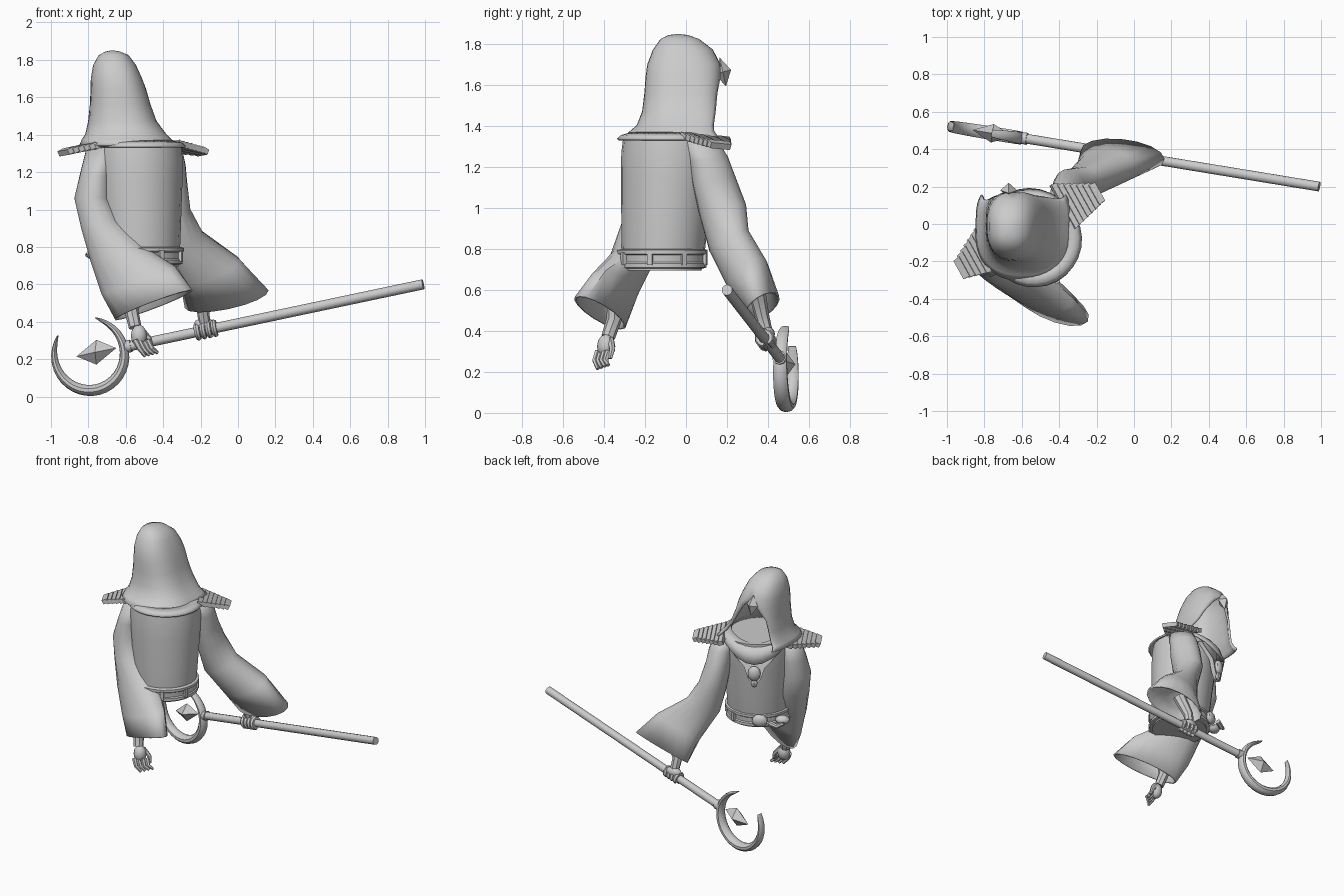
import bpy, bmesh
from math import sin, cos, pi, radians, copysign
from mathutils import Matrix, Vector

cube = bpy.data.objects.get("Cube")
if cube:
    bpy.data.objects.remove(cube)

grey = bpy.data.materials.new("plain_grey")
grey.use_nodes = True
colour = (0.6, 0.6, 0.6, 1)
grey.diffuse_color = colour
grey.node_tree.nodes["Principled BSDF"].inputs["Base Color"].default_value = colour

# The body is turned about z: local x runs across the shoulders, local y is the chest side
BODY = Matrix.Translation((-0.53, -0.09, 0)) @ Matrix.Rotation(radians(29), 4, 'Z')
WAIST = BODY @ Matrix.Translation((0, -.03, 0))
WORLD = Matrix.Identity(4)
made = []


def finish(name, bm, frame=WORLD, shell=0):
    bmesh.ops.remove_doubles(bm, verts=bm.verts, dist=1e-4)
    bmesh.ops.recalc_face_normals(bm, faces=bm.faces)
    mesh = bpy.data.meshes.new(name)
    bm.to_mesh(mesh)
    bm.free()
    obj = bpy.data.objects.new(name, mesh)
    bpy.context.collection.objects.link(obj)
    obj.matrix_world = frame
    mesh.materials.append(grey)
    if shell:
        mod = obj.modifiers.new("thickness", 'SOLIDIFY')
        mod.thickness, mod.offset = shell, 0
    made.append(obj)
    return obj


def loft(name, rings, closed=True, caps=True, frame=WORLD, shell=0):
    """Skin a list of rings that have equal point counts."""
    bm = bmesh.new()
    loops = [[bm.verts.new(p) for p in ring] for ring in rings]
    n = len(loops[0])
    for a, b in zip(loops, loops[1:]):
        for i in range(n if closed else n - 1):
            j = (i + 1) % n
            bm.faces.new((a[i], a[j], b[j], b[i]))
    if caps:
        bm.faces.new(loops[0])
        bm.faces.new(loops[-1])
    return finish(name, bm, frame, shell)


def oval(c, u, v, n=16):
    c, u, v = Vector(c), Vector(u), Vector(v)
    return [c + u * cos(2 * pi * i / n) + v * sin(2 * pi * i / n) for i in range(n)]


def flat_oval(z, a, b, n=24, y=0):
    return oval((0, y, z), (a, 0, 0), (0, b, 0), n)


def tube(name, points, radii, n=8, side=(0, 1, 0)):
    pts = [Vector(p) for p in points]
    rings = []
    for i, p in enumerate(pts):
        t = (pts[min(i + 1, len(pts) - 1)] - pts[max(i - 1, 0)]).normalized()
        u = t.cross(Vector(side)).normalized()
        rings.append(oval(p, u * radii[i], t.cross(u) * radii[i], n))
    return loft(name, rings)


def block(name, size, frame, taper=1):
    bm = bmesh.new()
    bmesh.ops.create_cube(bm, size=1)
    for v in bm.verts:
        if v.co.x > 0:
            v.co.y *= taper
    bm.transform(frame @ Matrix.Diagonal((*size, 1)))
    return finish(name, bm)


def ball(name, loc, size, frame=WORLD, u=10, v=6):
    bm = bmesh.new()
    bmesh.ops.create_uvsphere(bm, u_segments=u, v_segments=v, radius=1)
    bm.transform(Matrix.Translation(loc) @ Matrix.Diagonal((*size, 1)))
    return finish(name, bm, frame)


# Torso, leaning a little toward the chest as it rises
torso = [(.695, .20), (.80, .212), (.95, .222), (1.15, .235), (1.27, .24), (1.34, .235)]
loft("torso", [flat_oval(z, r, r * .95, y=.062 * (z - 1.18)) for z, r in torso], frame=BODY)

# Belt with loops, buckle and loose ends
belt = [(.705, .205), (.71, .222), (.73, .222), (.737, .215), (.77, .217), (.777, .228), (.795, .228), (.80, .21)]
loft("belt", [flat_oval(z, r, r * .96) for z, r in belt], frame=WAIST)
for k in range(7):
    turn = WAIST @ Matrix.Rotation(radians(135 + k * 45), 4, 'Z')
    block("belt_loop", (.022, .026, .06), turn @ Matrix.Translation((.216, 0, .753)))
ball("belt_buckle", (-.03, .225, .76), (.055, .03, .045), WAIST)
ball("belt_knot", (-.18, .19, .76), (.05, .04, .03), WAIST)
tube("belt_tail", [(-.72, .06, .76), (-.77, .04, .74), (-.81, .01, .76)], [.02, .018, .012], side=(0, 0, 1))

# Mantle round the shoulders, dipping at the chest
mantle = []
for a, z, dip in [(.18, 1.365, .03), (.23, 1.352, .06), (.25, 1.335, .12)]:
    ring = flat_oval(z, a, a, 28)
    for p in ring:
        f = max(0, p.y / a) ** 3
        p.z -= dip * f
        p.y *= 1.14 if p.y > 0 else .97
    mantle.append(ring)
loft("mantle", mantle, caps=False, frame=BODY, shell=.012)

# Pointed chest flap with a pendant
outline = [(-.17, 1.28), (.17, 1.28), (.07, 1.18), (.04, 1.09), (0, 1.05), (-.04, 1.09), (-.07, 1.18)]
loft("chest_flap", [[(x, y - 2 * x * x, z) for x, z in outline] for y in (.23, .26)], frame=BODY)
ball("pendant", (0, .265, 1.14), (.045, .03, .055), BODY)
ball("pendant_drop", (0, .26, 1.07), (.025, .02, .035), BODY, 6, 4)

# Ribbed shoulder pads made from overlapping strips that sink to the chest side
for name, flip in (("right", 1), ("left", -1)):
    side = BODY @ Matrix.Diagonal((flip, 1, 1, 1))
    for i in range(7):
        place = Matrix.Translation((.235 + .029 * i, .085 - .004 * i, 1.34 - .005 * i))
        roll = Matrix.Rotation(radians(-5), 4, 'X') @ Matrix.Rotation(radians(24), 4, 'Y')
        block(name + "_pad_strip", (.04, .27 - .025 * i, .03), side @ place @ roll, .93)

# Hood: horseshoe rings that open toward the face
hood = [  # z, centre x, half width, centre y, half depth, left gap, right gap
    (1.844, -.67, 0, -.04, 0, 0, 0), (1.838, -.67, .035, -.038, .045, 0, 0),
    (1.82, -.665, .075, -.03, .09, 0, 0), (1.77, -.66, .108, -.015, .14, 0, 0),
    (1.70, -.65, .13, -.01, .172, 0, 0), (1.64, -.64, .142, -.012, .178, 16, 14),
    (1.56, -.63, .155, -.018, .178, 38, 28), (1.47, -.618, .176, -.022, .185, 48, 40),
    (1.40, -.60, .21, -.035, .20, 50, 46), (1.37, -.595, .235, -.045, .225, 52, 50),
    (1.343, -.59, .25, -.045, .255, 52, 52)]


def bulge(value, power):
    return copysign(abs(value) ** power, value)


rings = []
for z, cx, hx, cy, hy, left, right in hood:
    ring = []
    for i in range(31):
        f = i / 15 - 1
        gap = left if f < 0 else right
        t = radians(180 - gap) * f
        power = .85 - .35 * min(1, gap / 40) if cos(t) < 0 else .85
        ring.append((cx + hx * bulge(sin(t), power), cy - hy * bulge(cos(t), power), z))
    rings.append(ring)
loft("hood", rings, closed=False, caps=False, shell=.015)


def crystal(name, loc, axes):
    """Faceted eight-sided stone with given half axes."""
    c = Vector(loc)
    a, b, d = (Vector(v) for v in axes)
    bm = bmesh.new()
    ring = [bm.verts.new(c + s) for s in (b, d, -b, -d)]
    for tip in (bm.verts.new(c + a), bm.verts.new(c - a)):
        for i in range(4):
            bm.faces.new((ring[i], ring[(i + 1) % 4], tip))
    return finish(name, bm)


crystal("hood_gem", (-.67, .18, 1.665), ((0, .015, -.07), (.045, 0, 0), (0, .04, .01)))

# Wide bell sleeves: centre and two half axes for each ring
right_sleeve = [
    ((-.37, .07, 1.335), (.05, .03, 0), (-.04, .07, 0)),
    ((-.365, .11, 1.24), (.07, .03, 0), (-.04, .085, .01)),
    ((-.36, .135, 1.14), (.075, .03, 0), (-.04, .095, .02)),
    ((-.345, .18, .99), (.08, .03, .02), (-.03, .105, .02)),
    ((-.29, .21, .84), (.10, .02, .03), (0, .09, .04)),
    ((-.15, .30, .675), (.155, 0, .055), (0, .095, .05)),
    ((-.06, .37, .52), (.22, -.02, .045), (-.01, .08, .05))]
left_sleeve = [
    ((-.74, -.15, 1.335), (.05, .03, 0), (-.04, .07, 0)),
    ((-.765, -.17, 1.18), (.075, .01, 0), (-.02, .10, 0)),
    ((-.78, -.18, 1.06), (.09, 0, 0), (0, .10, 0)),
    ((-.73, -.20, .92), (.10, -.02, .02), (.03, .11, 0)),
    ((-.64, -.26, .76), (.14, -.03, .035), (.04, .10, 0)),
    ((-.53, -.35, .62), (.19, -.08, .07), (.05, .08, .02)),
    ((-.45, -.42, .49), (.20, -.10, .08), (.05, .07, 0))]
for name, data in (("right_sleeve", right_sleeve), ("left_sleeve", left_sleeve)):
    loft(name, [oval(*ring) for ring in data], caps=False, shell=.01)

# Staff with its crescent head, a blade that thins toward both tips
end, neck = Vector((.99, .20, .60)), Vector((-.60, .46, .265))
axis = (end - neck).normalized()
tube("staff", [end, neck], [.027, .027], 10)
tube("staff_collar", [neck + axis * .03, neck - axis * .02], [.034, .03], 10)
flat = Vector((axis.x, axis.y, 0)).normalized()
depth = flat.cross(Vector((0, 0, 1)))
centre = Vector((-.79, .49, .215))
rings = []
for i in range(29):
    f = i / 28
    t = radians(148 + 294 * f)
    fat = max(0, sin(pi * f)) ** .6
    out = flat * cos(t) + Vector((0, 0, sin(t)))
    rings.append(oval(centre + out * (.208 - .026 * fat), out * (.003 + .027 * fat),
                      depth * (.02 + .018 * fat), 10))
loft("crescent", rings)
crystal("staff_crystal", (-.757, .485, .237), (axis * .11, (0, 0, .066), depth * .05))

# Right hand wrapped round the staff
grip = end + axis * ((-.17 - end.x) / axis.x)
tube("right_forearm", [(-.13, .34, .62), (-.19, .37, .48), (-.18, .39, .40)], [.045, .035, .032])
ball("right_palm", grip + Vector((-.01, .01, .03)), (.06, .035, .035))
across = axis.cross(depth).normalized()
for k in range(4):
    c = grip + axis * (k - 1.5) * .031
    path = [c + (across * cos(a) + depth * sin(a)) * .034 for a in (pi * j / 5 for j in range(10))]
    tube("right_finger", path, [.015] * 9 + [.010], 6, side=axis)

# Left hand hanging open
tube("left_forearm", [(-.54, -.34, .60), (-.57, -.35, .46), (-.55, -.38, .37)], [.045, .038, .034])
ball("left_palm", (-.53, -.39, .325), (.045, .045, .06))
for k in range(4):
    base = Vector((-.55 + .022 * k, -.43 + .017 * k, .30))
    path = [base, base + Vector((.025, -.015, -.045)), base + Vector((.055, 0, -.085 + .006 * k))]
    tube("left_finger", path, [.016, .014, .009], 6)
tube("left_thumb", [(-.52, -.37, .36), (-.475, -.36, .31), (-.46, -.37, .265)], [.018, .015, .009], 6)

# Smooth shading that keeps hard edges
bpy.ops.object.select_all(action='DESELECT')
for obj in made:
    obj.select_set(True)
bpy.context.view_layer.objects.active = made[0]
bpy.ops.object.shade_smooth_by_angle(angle=radians(40))
